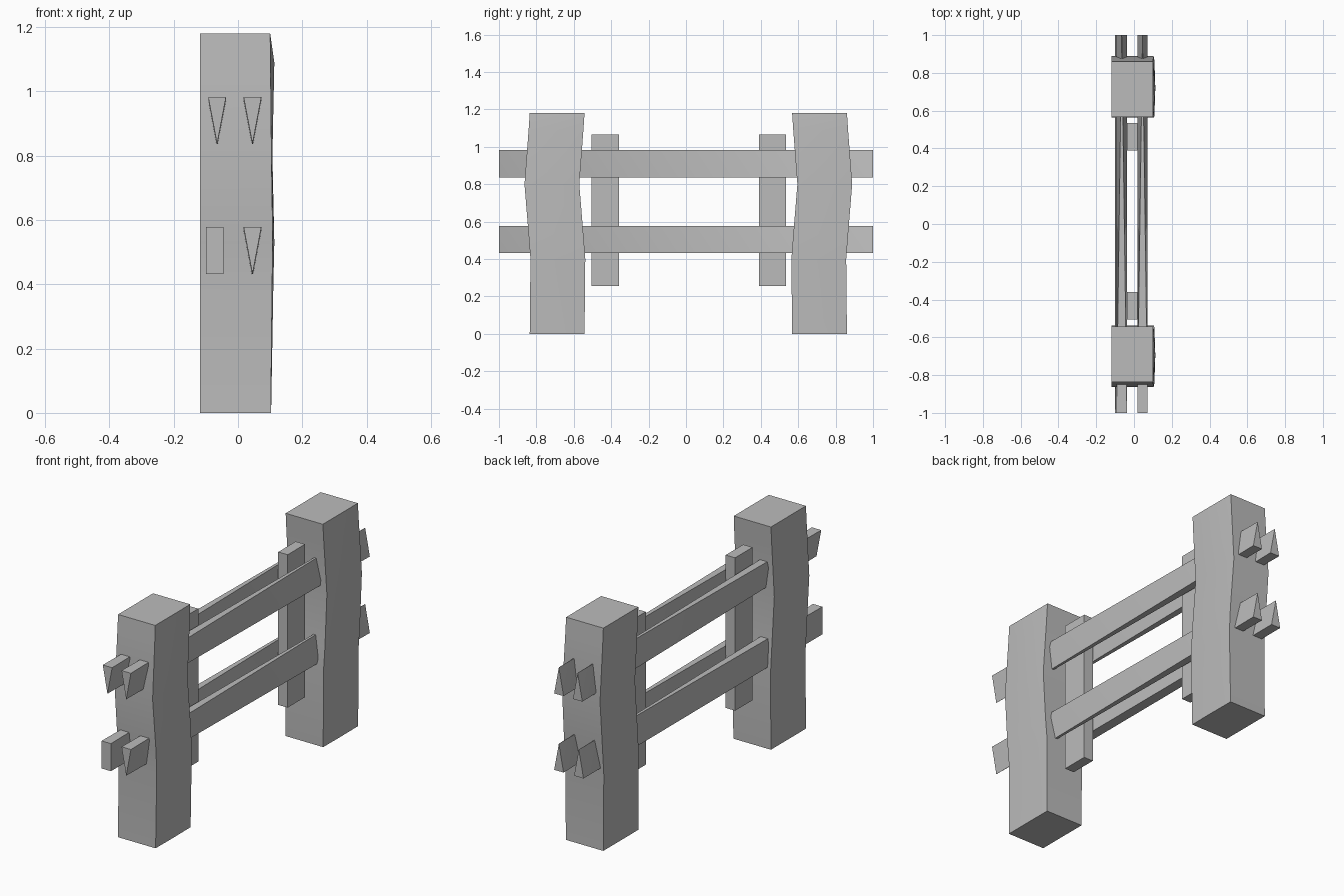
import bpy, bmesh, math

cube = bpy.data.objects.get("Cube")
if cube:
    bpy.data.objects.remove(cube, do_unlink=True)

mat = bpy.data.materials.new("weathered_grey")
mat.use_nodes = True
GREY = (0.5, 0.5, 0.5, 1)
mat.diffuse_color = GREY
mat.node_tree.nodes["Principled BSDF"].inputs["Base Color"].default_value = GREY


def finish(name, bm, angle=30):
    bmesh.ops.recalc_face_normals(bm, faces=bm.faces)
    mesh = bpy.data.meshes.new(name)
    bm.to_mesh(mesh)
    bm.free()
    mesh.materials.append(mat)
    obj = bpy.data.objects.new(name, mesh)
    bpy.context.collection.objects.link(obj)
    bpy.ops.object.select_all(action="DESELECT")
    obj.select_set(True)
    bpy.context.view_layer.objects.active = obj
    bpy.ops.object.shade_smooth_by_angle(angle=math.radians(angle))
    return obj


# Posts: stacked sections (height, outward lean, edge x, bulge x)
LEVELS = [(0, 0, 0.102, 0.103), (0.4, -0.004, 0.106, 0.11),
          (0.53, 0.006, 0.108, 0.113), (0.8, 0.028, 0.104, 0.107),
          (1.09, 0.006, 0.101, 0.113), (1.18, 0, 0.1, 0.1)]


def post(name, side):
    bm = bmesh.new()
    rings = []
    for z, lean, edge, bulge in LEVELS:
        near, far = 0.555 + lean, 0.848 + lean
        outline = [(-0.118, near), (edge, near), (bulge, (near + far) / 2),
                   (edge, far), (-0.118, far)]
        rings.append([bm.verts.new((x, side * y + 0.0125, z)) for x, y in outline])
    for low, high in zip(rings, rings[1:]):
        for i in range(5):
            j = (i + 1) % 5
            bm.faces.new((low[i], low[j], high[j], high[i]))
    bm.faces.new(rings[0])
    bm.faces.new(rings[-1])
    finish(name, bm)


post("front_post", -1)
post("back_post", 1)


# Rails: hewn wedges, wide on top at the front and wide below at the back
def rail(name, x, low, high, square_front=False):
    half = 0.0275
    points = [(x - half, -1, high), (x + half, -1, high),
              (x - half, 1, low), (x + half, 1, low), (x, 1, high)]
    if square_front:
        points += [(x - half, -1, low), (x + half, -1, low)]
    else:
        points.append((x, -1, low))
    bm = bmesh.new()
    for p in points:
        bm.verts.new(p)
    bmesh.ops.convex_hull(bm, input=bm.verts)
    finish(name, bm)


rail("upper_left_rail", 0.045, 0.837, 0.982)
rail("upper_right_rail", -0.065, 0.837, 0.982)
rail("lower_left_rail", 0.045, 0.432, 0.578)
rail("lower_right_rail", -0.072, 0.432, 0.578, True)

# Upright slats between the rail pairs
for name, y in (("front_slat", -0.432), ("back_slat", 0.462)):
    bm = bmesh.new()
    bmesh.ops.create_cube(bm, size=1)
    for v in bm.verts:
        v.co = (v.co.x * 0.055 - 0.009, v.co.y * 0.146 + y, v.co.z * 0.81 + 0.66)
    finish(name, bm)
